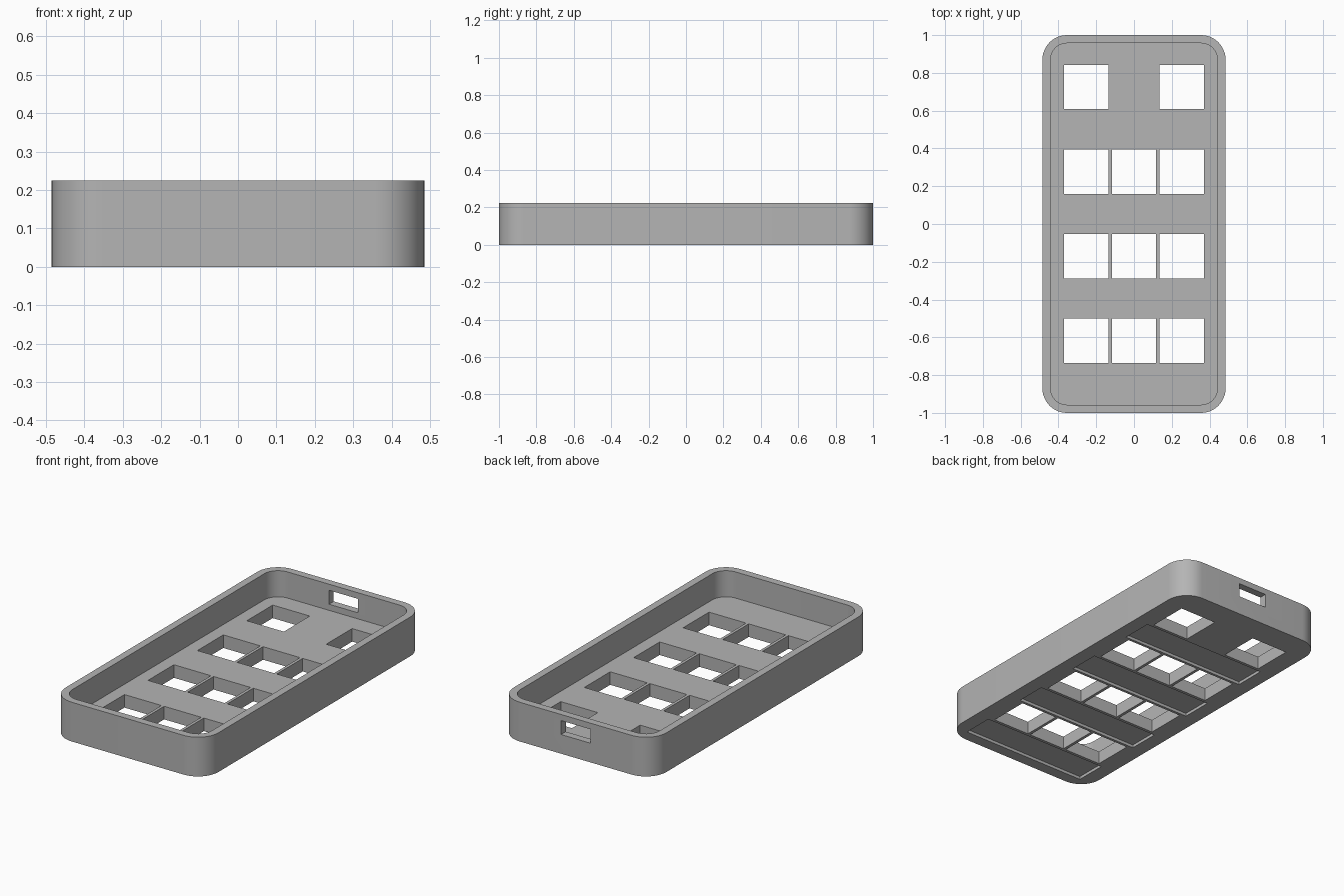
import bpy
import bmesh
from math import cos, sin, pi, radians

if "Cube" in bpy.data.objects:
    bpy.data.objects.remove(bpy.data.objects["Cube"])

HALF_X, HALF_Y, HEIGHT = 0.485, 1.0, 0.225
WALL, FLOOR, RADIUS = 0.043, 0.075, 0.13
ROW_Y = [0.725 - 0.448 * i for i in range(4)]

grey = bpy.data.materials.new("plain grey")
grey.use_nodes = True
colour = (0.46, 0.46, 0.46, 1)
grey.diffuse_color = colour
grey.node_tree.nodes["Principled BSDF"].inputs["Base Color"].default_value = colour


def rounded_block(name, hx, hy, z0, z1, r, steps=12):
    """Upright prism with rounded vertical corners."""
    bm = bmesh.new()
    ring = []
    for k, (sx, sy) in enumerate([(1, 1), (-1, 1), (-1, -1), (1, -1)]):
        for i in range(steps + 1):
            a = (k + i / steps) * pi / 2
            ring.append(bm.verts.new((sx * (hx - r) + r * cos(a),
                                      sy * (hy - r) + r * sin(a), z0)))
    base = bm.faces.new(ring)
    top = bmesh.ops.extrude_face_region(bm, geom=[base])["geom"]
    for v in top:
        if isinstance(v, bmesh.types.BMVert):
            v.co.z = z1
    bmesh.ops.recalc_face_normals(bm, faces=bm.faces)
    return finish(bm, name)


def boxes(name, items):
    """Several separate boxes in one mesh, each given as centre and size."""
    bm = bmesh.new()
    for centre, size in items:
        made = bmesh.ops.create_cube(bm, size=1)["verts"]
        bmesh.ops.scale(bm, vec=size, verts=made)
        bmesh.ops.translate(bm, vec=centre, verts=made)
    return finish(bm, name)


def finish(bm, name):
    mesh = bpy.data.meshes.new(name)
    bm.to_mesh(mesh)
    bm.free()
    mesh.materials.append(grey)
    obj = bpy.data.objects.new(name, mesh)
    bpy.context.collection.objects.link(obj)
    return obj


# Tray body
tray = rounded_block("tray", HALF_X, HALF_Y, 0, HEIGHT, RADIUS)

# Hollow above the floor
cavity = rounded_block("cavity_cutter", HALF_X - WALL, HALF_Y - WALL,
                       FLOOR, HEIGHT + 0.1, RADIUS - WALL)

# Square button openings, with no middle one in the back row
holes = boxes("button_hole_cutter",
              [((x, y, 0), (0.235, 0.235, 0.3))
               for i, y in enumerate(ROW_Y)
               for x in (-0.252, 0, 0.252) if i or x])

# Shallow label recesses underneath, in front of each row
recesses = boxes("label_recess_cutter",
                 [((0, y - 0.225, 0), (0.8, 0.18, 0.034)) for y in ROW_Y])

# Cable slot in the back wall
slot = boxes("cable_slot_cutter", [((0, HALF_Y, 0.15), (0.185, 0.2, 0.08))])

for cutter in (cavity, holes, recesses, slot):
    mod = tray.modifiers.new(cutter.name, "BOOLEAN")
    mod.operation = "DIFFERENCE"
    mod.solver = "EXACT"
    mod.object = cutter

# Apply the cuts and remove the cutters
bpy.context.view_layer.objects.active = tray
bpy.ops.object.select_all(action="DESELECT")
tray.select_set(True)
for mod in list(tray.modifiers):
    bpy.ops.object.modifier_apply(modifier=mod.name)
for cutter in (cavity, holes, recesses, slot):
    bpy.data.objects.remove(cutter)
bpy.ops.object.shade_smooth_by_angle(angle=radians(30))
